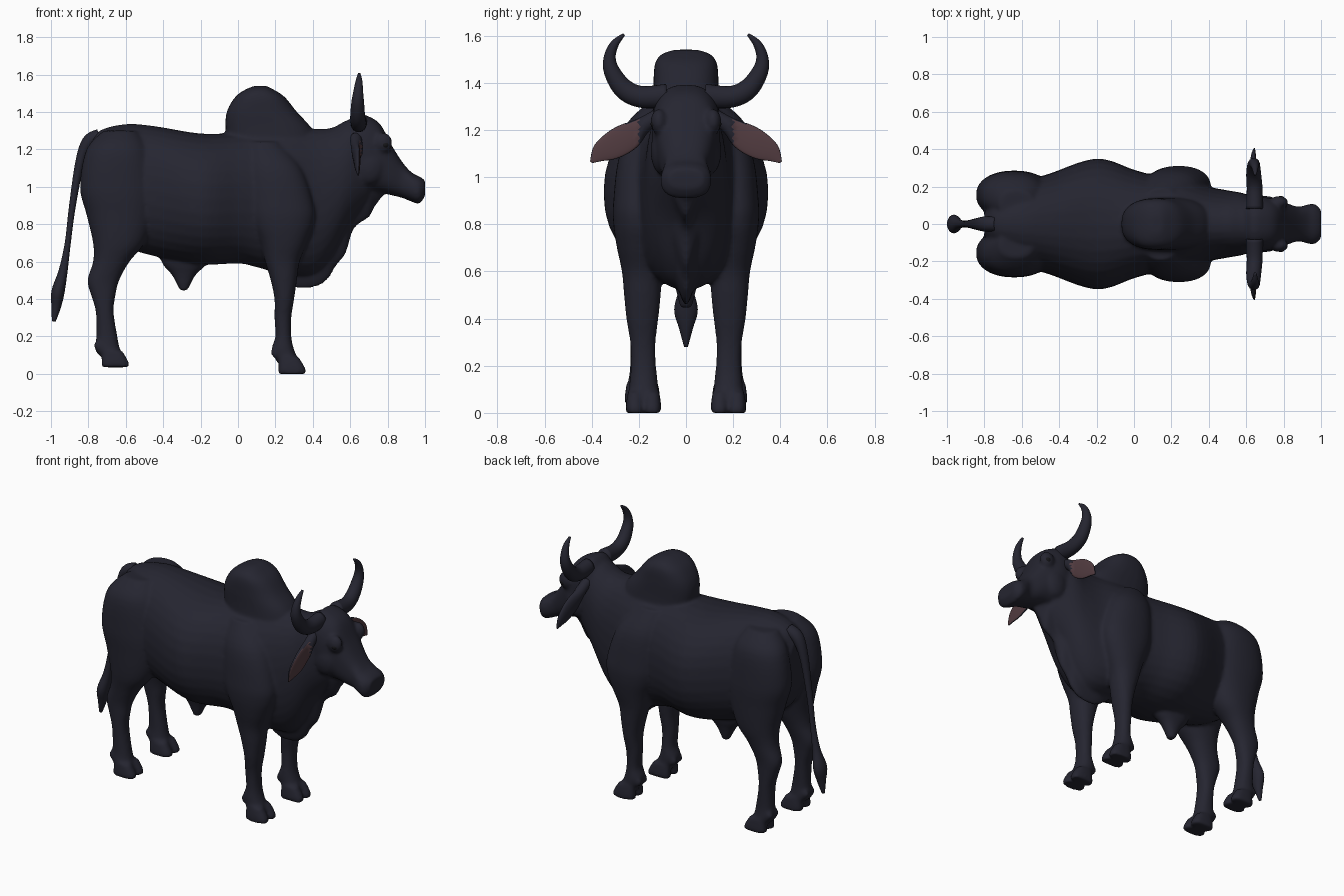
import bpy, bmesh, math
from mathutils import Vector, Matrix


def material(name, rgb):
    m = bpy.data.materials.new(name)
    m.diffuse_color = (*rgb, 1)
    return m


HIDE = material("dark hide", (0.0185, 0.0185, 0.030))
PINK = material("inner ear pink", (0.085, 0.045, 0.052))
EYE = material("eye black", (0.008, 0.008, 0.010))


def spline(rows, n=5):
    """Catmull-Rom interpolation of section rows."""
    out = []
    for i in range(len(rows) - 1):
        p0, p1, p2, p3 = (rows[max(0, min(len(rows) - 1, i + k))] for k in (-1, 0, 1, 2))
        for j in range(n):
            t = j / n
            out.append([0.5 * (2 * b + (c - a) * t + (2 * a - 5 * b + 4 * c - d) * t * t
                               + (3 * b - a - 3 * c + d) * t ** 3)
                        for a, b, c, d in zip(p0, p1, p2, p3)])
    return out + [list(rows[-1])]


def skin(bm, rings):
    vs = [[bm.verts.new(p) for p in r] for r in rings]
    n = len(vs[0])
    for a, b in zip(vs, vs[1:]):
        for i in range(n):
            bm.faces.new((a[i], a[(i + 1) % n], b[(i + 1) % n], b[i]))
    bm.faces.new(vs[0])
    bm.faces.new(vs[-1])


def oval(power, n=32):
    f = lambda v: math.copysign(abs(v) ** (2 / power), v)
    return [(f(math.cos(2 * math.pi * i / n)), f(math.sin(2 * math.pi * i / n))) for i in range(n)]


def along_x(bm, rows, power=2.2, taper=0.0):
    """rows: x, top z, bottom z, half width; taper widens the upper side."""
    skin(bm, [[(x, max(w, .005) * u * (1 + taper * v), (t + b) / 2 + (t - b) / 2 * v)
               for u, v in oval(power)] for x, t, b, w in spline(rows)])


def along_z(bm, rows, side=1, power=2.2):
    """rows: z, back x, front x, centre y, half width."""
    skin(bm, [[((x0 + x1) / 2 + (x1 - x0) / 2 * u, side * (y + w * v), z)
               for u, v in oval(power)] for z, x0, x1, y, w in spline(rows)])


def tube(bm, rows, side=1):
    """rows: x, y, z, half size across path, half size towards the hint axis (x)."""
    rows = spline(rows)
    pts = [Vector((r[0], side * r[1], r[2])) for r in rows]
    rings = []
    for i, r in enumerate(rows):
        t = (pts[min(i + 1, len(pts) - 1)] - pts[max(i - 1, 0)]).normalized()
        h = Vector((1, 0, 0))
        h = (h - t * h.dot(t)).normalized()
        w = t.cross(h)
        rings.append([pts[i] + w * (r[3] * u) + h * (r[4] * v) for u, v in oval(2, 24)])
    skin(bm, rings)


def ball(bm, c, r):
    bmesh.ops.create_uvsphere(bm, u_segments=24, v_segments=16, radius=1,
                              matrix=Matrix.Translation(c) @ Matrix.Diagonal((*r, 1)))


def finish(name, bm, mats):
    bmesh.ops.recalc_face_normals(bm, faces=bm.faces)
    for f in bm.faces:
        f.smooth = True
    me = bpy.data.meshes.new(name)
    bm.to_mesh(me)
    bm.free()
    for m in mats:
        me.materials.append(m)
    ob = bpy.data.objects.new(name, me)
    bpy.context.collection.objects.link(ob)
    return ob


bm = bmesh.new()
# torso and neck
along_x(bm, [(-.80, 1.22, .90, .07), (-.74, 1.30, .78, .15), (-.6, 1.335, .68, .22),
             (-.45, 1.325, .63, .27), (-.2, 1.285, .585, .35), (0, 1.29, .59, .29),
             (.1, 1.3, .57, .265), (.25, 1.31, .53, .25), (.4, 1.31, .53, .20),
             (.5, 1.315, .62, .18), (.6, 1.36, .80, .16), (.7, 1.33, .92, .11)])
# dewlap
along_x(bm, [(.2, .9, .53, .05), (.3, .95, .462, .07), (.42, 1, .465, .08), (.485, 1, .51, .08),
             (.52, 1, .57, .075), (.575, 1.05, .64, .07), (.62, 1.05, .775, .06),
             (.7, 1.05, .835, .06), (.73, 1.05, .89, .05), (.78, 1.05, .955, .04)], 2, .5)
# hump
along_z(bm, [(1.15, -.03, .44, 0, .15), (1.3, -.065, .40, 0, .14), (1.4, -.06, .315, 0, .138),
             (1.48, -.015, .25, 0, .132), (1.52, .04, .19, 0, .105), (1.54, .09, .15, 0, .05)], 1, 2.5)
# head
along_x(bm, [(.58, 1.34, 1.02, .12), (.63, 1.39, 1.0, .14), (.69, 1.38, .98, .145),
             (.76, 1.335, .97, .13), (.82, 1.225, .955, .11), (.88, 1.13, .94, .092),
             (.93, 1.075, .92, .105), (.97, 1.055, .91, .105), (1.0, 1.035, .95, .075)], 2.6)
# sheath
along_z(bm, [(.75, -.44, -.12, 0, .08), (.6, -.41, -.16, 0, .065), (.53, -.355, -.225, 0, .045),
             (.445, -.31, -.27, 0, .025)])
for s in (1, -1):
    # brow and cheek
    ball(bm, (.775, s * .115, 1.235), (.05, .035, .055))
    ball(bm, (.70, s * .10, 1.11), (.085, .05, .10))
    # shoulder and front leg
    along_z(bm, [(1.24, .06, .22, .13, .06), (1.1, .05, .34, .18, .10), (.9, .06, .405, .2, .108),
                 (.8, .08, .405, .2, .108), (.7, .12, .37, .195, .098), (.6, .145, .33, .187, .085),
                 (.5, .175, .315, .185, .078), (.4, .195, .30, .185, .068), (.3, .195, .285, .183, .054),
                 (.2, .20, .285, .18, .053), (.13, .18, .30, .18, .06), (.06, .21, .33, .18, .06)], s)
    # haunch and rear leg
    along_z(bm, [(1.3, -.72, -.54, .11, .07), (1.2, -.81, -.48, .15, .115), (1.0, -.845, -.44, .155, .13),
                 (.85, -.81, -.45, .16, .12), (.7, -.775, -.50, .17, .10), (.6, -.775, -.58, .175, .077),
                 (.5, -.805, -.635, .18, .06), (.42, -.785, -.655, .183, .055), (.33, -.76, -.665, .185, .053),
                 (.2, -.757, -.645, .185, .052), (.13, -.765, -.63, .185, .06), (.08, -.72, -.605, .185, .06)], s)
    # cloven hooves and dew claws
    for x, y, z in ((.29, .18, 0), (-.655, .185, .035)):
        for d in (-.037, .037):
            along_z(bm, [(z, x - .075, x + .075, y + d, .037), (z + .03, x - .075, x + .07, y + d, .038),
                         (z + .09, x - .07, x + .035, y + d, .03)], s, 2.6)
            ball(bm, (x - .09, s * (y + d * .8), z + .115), (.025, .02, .03))
body = finish("body", bm, [HIDE])
mod = body.modifiers.new("blend parts", 'REMESH')
mod.mode, mod.voxel_size, mod.use_smooth_shade = 'VOXEL', .0105, True
mod = body.modifiers.new("soften", 'SMOOTH')
mod.factor, mod.iterations = .5, 7

# tail with tuft
bm = bmesh.new()
tube(bm, [(-.74, 0, 1.27, .04, .04), (-.80, 0, 1.24, .04, .035), (-.845, 0, 1.13, .03, .025),
          (-.885, 0, .9, .02, .018), (-.91, 0, .7, .018, .016), (-.935, 0, .55, .025, .024),
          (-.962, 0, .44, .05, .035), (-.972, 0, .36, .03, .026), (-.985, 0, .28, .008, .01)])
finish("tail", bm, [HIDE])

for s, label in ((1, "left"), (-1, "right")):
    # horn
    bm = bmesh.new()
    tube(bm, [(.645, .08, 1.345, .05, .045), (.645, .19, 1.34, .046, .042), (.64, .265, 1.375, .043, .04),
              (.64, .315, 1.45, .034, .034), (.643, .323, 1.51, .025, .026), (.647, .302, 1.565, .018, .018),
              (.648, .263, 1.605, .006, .007)], s)
    finish(label + "_horn", bm, [HIDE])
    # ear, pink on the flat front face
    bm = bmesh.new()
    tube(bm, [(.63, .11, 1.265, .03, .03), (.635, .18, 1.22, .036, .032), (.64, .24, 1.175, .058, .03),
              (.645, .30, 1.14, .06, .027), (.645, .36, 1.105, .043, .02), (.645, .402, 1.063, .006, .006)], s)
    bmesh.ops.recalc_face_normals(bm, faces=bm.faces)
    for v in bm.verts:
        if abs(v.co.y) > .2 and v.co.x > .645:
            v.co.x = .645 + (v.co.x - .645) * .35
    for f in bm.faces:
        c = f.calc_center_median()
        if f.normal.x > .55 and abs(c.y) > .2:
            f.material_index = 1
    finish(label + "_ear", bm, [HIDE, PINK])
    # eye
    bm = bmesh.new()
    ball(bm, (.785, s * .128, 1.225), (.024, .022, .02))
    finish(label + "_eye", bm, [EYE])
